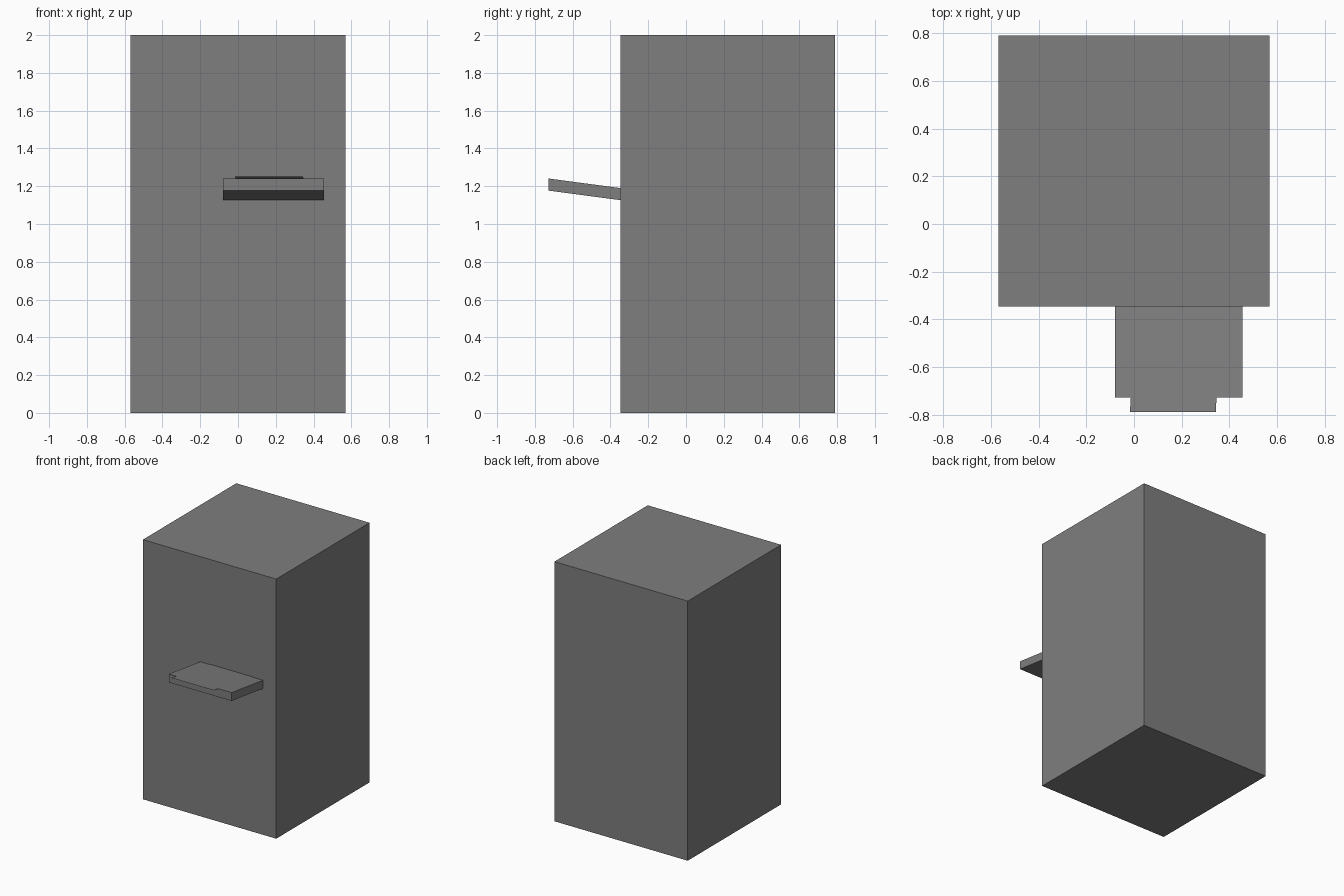
import bpy, bmesh

if "Cube" in bpy.data.objects:
    bpy.data.objects.remove(bpy.data.objects["Cube"])

grey = bpy.data.materials.new("mid_grey")
grey.diffuse_color = (0.21, 0.21, 0.21, 1)
grey.use_nodes = True
grey.node_tree.nodes["Principled BSDF"].inputs["Base Color"].default_value = grey.diffuse_color


def make(name, bm):
    bmesh.ops.recalc_face_normals(bm, faces=bm.faces)
    mesh = bpy.data.meshes.new(name)
    bm.to_mesh(mesh)
    bm.free()
    mesh.materials.append(grey)
    obj = bpy.data.objects.new(name, mesh)
    bpy.context.collection.objects.link(obj)
    return obj


def extruded_profile(name, yz, x0, x1):
    """Extrude a side profile (y, z) from x0 to x1."""
    bm = bmesh.new()
    face = bm.faces.new([bm.verts.new((x0, y, z)) for y, z in yz])
    ext = bmesh.ops.extrude_face_region(bm, geom=[face])["geom"]
    verts = [v for v in ext if isinstance(v, bmesh.types.BMVert)]
    bmesh.ops.translate(bm, verts=verts, vec=(x1 - x0, 0, 0))
    return make(name, bm)


FRONT, BACK = -0.346, 0.79
TIP = -0.728          # front edge of the tray
SLOPE = -0.133        # tray rises towards the front


def tray_top(y):
    return 1.19 + SLOPE * (y - FRONT)


# Tall cabinet
extruded_profile("cabinet", [(FRONT, 0), (BACK, 0), (BACK, 2), (FRONT, 2)], -0.568, 0.568)

# Tilted tray on the front
T = 0.064
extruded_profile("tray", [(TIP, tray_top(TIP) - T), (FRONT, tray_top(FRONT) - T),
                          (FRONT, tray_top(FRONT)), (TIP, tray_top(TIP))], -0.08, 0.455)

# Paper sheet lying on the tray, slightly askew and overhanging the front
bm = bmesh.new()
corners = [(-0.017, -0.789), (0.343, -0.789), (0.367, FRONT), (0.008, FRONT)]
bm.faces.new([bm.verts.new((x, y, tray_top(y) + 0.003)) for x, y in corners])
make("paper_sheet", bm)
